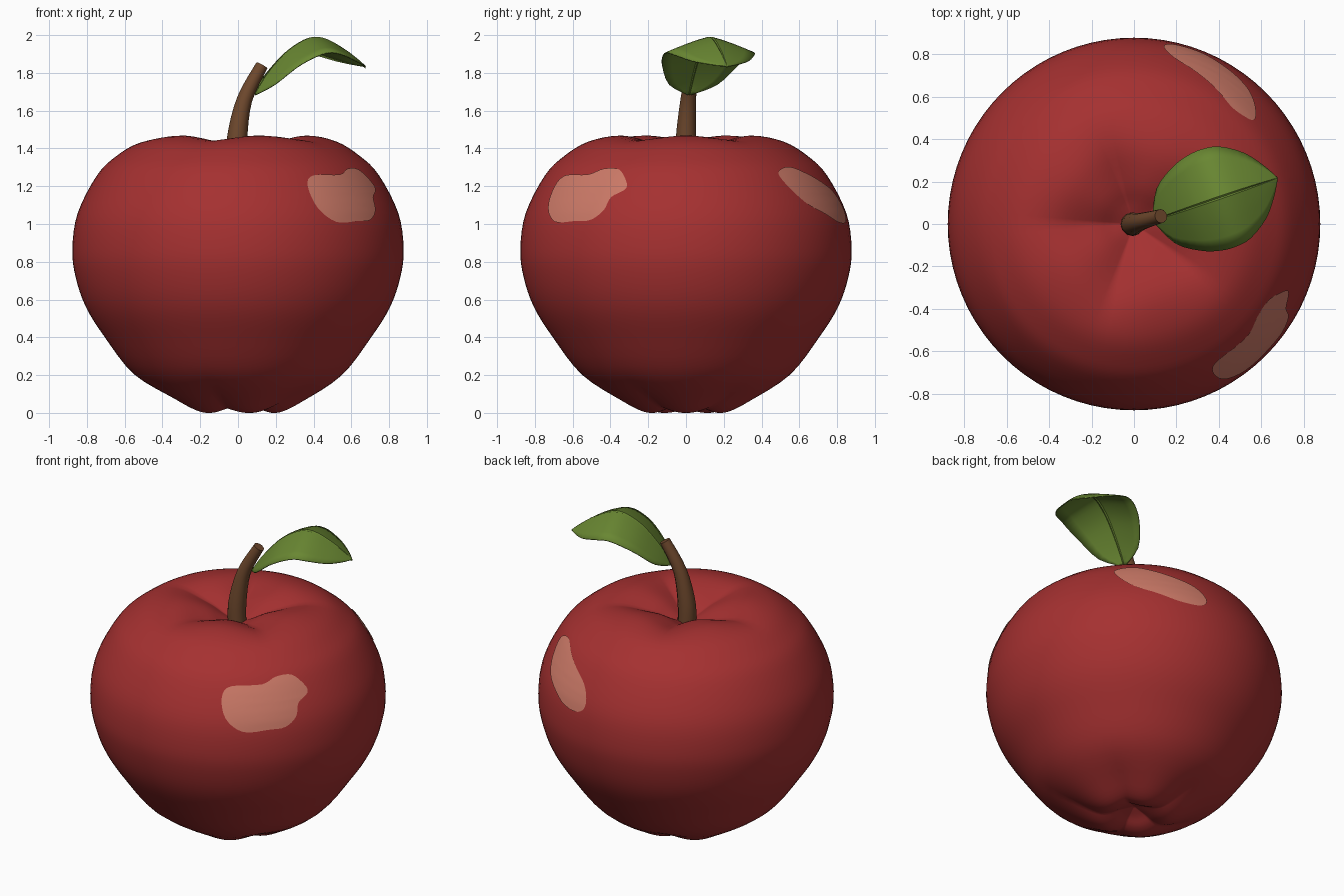
import bpy, bmesh, math
from mathutils import Vector

cube = bpy.data.objects.get("Cube")
if cube:
    bpy.data.objects.remove(cube, do_unlink=True)

SEGMENTS = 80


def material(name, color):
    mat = bpy.data.materials.new(name)
    mat.use_nodes = True
    mat.diffuse_color = (*color, 1)
    bsdf = mat.node_tree.nodes["Principled BSDF"]
    bsdf.inputs["Base Color"].default_value = (*color, 1)
    bsdf.inputs["Roughness"].default_value = 0.6
    return mat


red = material("apple red", (0.376, 0.030, 0.030))
pale = material("pale highlight", (0.61, 0.195, 0.138))
brown = material("stem brown", (0.156, 0.065, 0.026))
green = material("leaf green", (0.141, 0.242, 0.032))


def smooth_path(points, steps, closed=False):
    """Catmull-Rom curve through the points."""
    pts = [Vector(p) for p in points]
    n = len(pts)
    pick = (lambda i: pts[i % n]) if closed else (lambda i: pts[max(0, min(n - 1, i))])
    out = []
    for i in range(n if closed else n - 1):
        a, b, c, d = (pick(i + k) for k in (-1, 0, 1, 2))
        for k in range(steps):
            t = k / steps
            out.append(0.5 * (2 * b + (c - a) * t + (2 * a - 5 * b + 4 * c - d) * t ** 2
                              + (3 * b - a - 3 * c + d) * t ** 3))
    return out if closed else out + [pts[-1]]


def skin(name, rings, mat, closed=True, start=None, end=None, angle=60):
    """Mesh through rows of points, with optional end points."""
    bm = bmesh.new()
    rows = [[bm.verts.new(p) for p in ring] for ring in rings]
    n = len(rows[0])
    span = range(n if closed else n - 1)
    for low, high in zip(rows, rows[1:]):
        for i in span:
            j = (i + 1) % n
            bm.faces.new((low[i], low[j], high[j], high[i]))
    for row, tip in ((rows[0], start), (rows[-1], end)):
        if tip is not None:
            v = bm.verts.new(tip)
            for i in span:
                bm.faces.new((row[i], row[(i + 1) % n], v))
    bmesh.ops.recalc_face_normals(bm, faces=bm.faces)
    mesh = bpy.data.meshes.new(name)
    bm.to_mesh(mesh)
    bm.free()
    mesh.materials.append(mat)
    obj = bpy.data.objects.new(name, mesh)
    bpy.context.collection.objects.link(obj)
    bpy.ops.object.select_all(action="DESELECT")
    obj.select_set(True)
    bpy.context.view_layer.objects.active = obj
    bpy.ops.object.shade_smooth_by_angle(angle=math.radians(angle))
    return obj


# Apple body: turned profile with five lobes pressed into the top and bottom
profile = smooth_path([
    (0, 0.08), (0.07, 0.05), (0.14, 0.01), (0.22, 0.003), (0.34, 0.06), (0.55, 0.20),
    (0.705, 0.40), (0.805, 0.56), (0.86, 0.72), (0.877, 0.87), (0.848, 1.06),
    (0.745, 1.26), (0.645, 1.36), (0.52, 1.437), (0.36, 1.468), (0.20, 1.43),
    (0.09, 1.37), (0, 1.32)], 4)


def body_point(r, z, angle):
    groove = 1 - abs(math.cos(2.5 * angle))
    weight = min(1, r / 0.1) * math.exp(-((r - 0.27) / 0.2) ** 2)
    z += groove * weight * (-0.04 if z > 0.75 else 0.03)
    return Vector((r * math.cos(angle), r * math.sin(angle), z))


angles = [math.tau * i / SEGMENTS for i in range(SEGMENTS)]
skin("apple_body", [[body_point(p.x, p.y, a) for a in angles] for p in profile[1:-1]],
     red, start=(0, 0, profile[0].y), end=(0, 0, profile[-1].y), angle=80)


# Pale highlight patches: thin plates hugging the shoulder, outlined in degrees and height
def side_radius(z):
    for p, q in zip(profile, profile[1:]):
        if p.y <= z <= q.y and p.x > 0.6:
            return p.x + (q.x - p.x) * (z - p.y) / (q.y - p.y)
    return 0.8


def patch(name, outline):
    edge = smooth_path(outline, 4, closed=True)
    middle = sum(edge, Vector((0, 0))) / len(edge)
    core = Vector((0, 0, 0.85))

    def place(p):
        on_body = body_point(side_radius(p.y), p.y, math.radians(p.x))
        return core + (on_body - core) * 1.006

    rings = [[place(middle.lerp(p, k / 8)) for p in edge] for k in range(8, 0, -1)]
    obj = skin(name, rings, pale, end=place(middle))
    # Face the plate outwards
    if obj.data.polygons[0].normal.dot(place(middle) - core) < 0:
        obj.data.flip_normals()


patch("front_highlight", [
    (-53, 1.01), (-60, 1.085), (-62, 1.20), (-58, 1.255), (-44, 1.26), (-37, 1.29),
    (-29, 1.286), (-24, 1.22), (-24, 1.18), (-29, 1.14), (-31, 1.07), (-36, 1.02), (-43, 1.015)])
patch("back_highlight", [
    (41, 1.25), (43, 1.285), (50, 1.30), (58, 1.27), (68, 1.22), (76, 1.17), (80, 1.10),
    (80, 1.04), (76, 1.005), (68, 1.01), (60, 1.05), (51, 1.10), (45, 1.17)])

# Stem: tapering bent tube, each path point carrying its radius
path = smooth_path([(-0.005, 0, 1.28, 0.056), (-0.005, 0, 1.45, 0.054),
                    (0.035, 0.012, 1.66, 0.041), (0.127, 0.037, 1.84, 0.033)], 4)
rings = []
for i, p in enumerate(path):
    tangent = (path[min(i + 1, len(path) - 1)] - path[max(i - 1, 0)]).xyz.normalized()
    side = Vector((0, 1, 0)).cross(tangent).normalized()
    across = tangent.cross(side)
    rings.append([p.xyz + p.w * (side * math.cos(a) + across * math.sin(a))
                  for a in (math.tau * k / 12 for k in range(12))])
skin("stem", rings, brown, start=path[0].xyz, end=path[-1].xyz, angle=50)

# Leaf: arched midrib with drooping halves; each station is (fraction, half width, height)
base, tip = Vector((0.09, 0.017, 0)), Vector((0.676, 0.217, 0))
along = tip - base
sideways = Vector((-along.y, along.x, 0)).normalized()
stations = smooth_path([
    (0, 0.012, 1.69), (0.10, 0.135, 1.785), (0.26, 0.205, 1.90), (0.40, 0.236, 1.963),
    (0.53, 0.243, 1.992), (0.66, 0.228, 1.977), (0.82, 0.163, 1.922),
    (0.93, 0.078, 1.873), (1, 0.003, 1.836)], 3)
columns = (-1, -0.75, -0.5, -0.25, -0.03, 0, 0.03, 0.25, 0.5, 0.75, 1)
rows = []
for s, width, height in stations:
    rows.append([base + along * s + sideways * width * v
                 + Vector((0, 0, height - 0.34 * width * abs(v) ** 1.2
                           - (0.006 if v == 0 else 0)))
                 for v in columns])
leaf = skin("leaf", rows, green, closed=False, angle=40)
if leaf.data.polygons[len(leaf.data.polygons) // 2].normal.z < 0:
    leaf.data.flip_normals()
solid = leaf.modifiers.new("thickness", "SOLIDIFY")
solid.thickness = 0.006
solid.offset = -1
